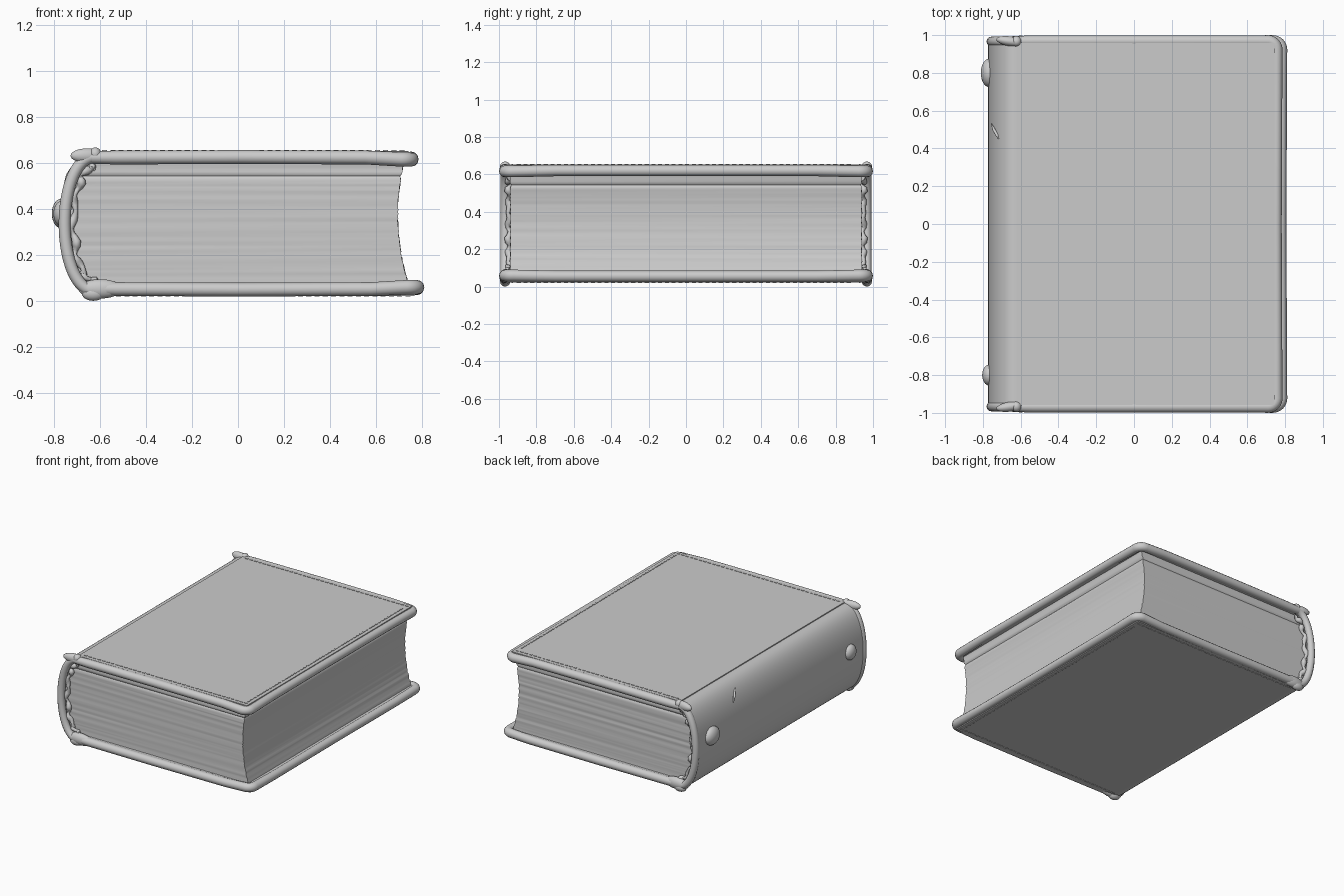
import bpy, bmesh, math, random
from mathutils import Matrix, Vector

if "Cube" in bpy.data.objects:
    bpy.data.objects.remove(bpy.data.objects["Cube"])

random.seed(4)
MID = 0.335      # mid height of the book
SPINE_X = -0.62  # where the spine curve starts


def finish(name, bm, angle=40):
    bmesh.ops.recalc_face_normals(bm, faces=bm.faces[:])
    mesh = bpy.data.meshes.new(name)
    bm.to_mesh(mesh)
    bm.free()
    ob = bpy.data.objects.new(name, mesh)
    bpy.context.collection.objects.link(ob)
    smooth(ob, angle)
    return ob


def smooth(ob, angle=40):
    bpy.ops.object.select_all(action='DESELECT')
    bpy.context.view_layer.objects.active = ob
    ob.select_set(True)
    bpy.ops.object.shade_smooth_by_angle(angle=math.radians(angle))


def tube(name, pts, radius, sides=4):
    """Round cord along a path, converted to mesh; pts may carry a radius factor."""
    cu = bpy.data.curves.new(name, 'CURVE')
    cu.dimensions = '3D'
    cu.bevel_depth = radius
    cu.bevel_resolution = sides
    cu.use_fill_caps = True
    sp = cu.splines.new('POLY')
    sp.points.add(len(pts) - 1)
    for p, q in zip(sp.points, pts):
        p.co = (*q[:3], 1)
        p.radius = q[3] if len(q) > 3 else 1
    ob = bpy.data.objects.new(name, cu)
    bpy.context.collection.objects.link(ob)
    bpy.ops.object.select_all(action='DESELECT')
    bpy.context.view_layer.objects.active = ob
    ob.select_set(True)
    bpy.ops.object.convert(target='MESH')
    smooth(bpy.context.view_layer.objects.active, 50)


def blob(name, loc, scale, turn=0):
    bm = bmesh.new()
    bmesh.ops.create_uvsphere(bm, u_segments=24, v_segments=14, radius=1)
    bm.transform(Matrix.Translation(loc) @ Matrix.Rotation(turn, 4, 'Z')
                 @ Matrix.Diagonal((*scale, 1)))
    return finish(name, bm, 60)


def box(bm, center, size):
    m = Matrix.Translation(center) @ Matrix.Diagonal((*size, 1))
    return bmesh.ops.create_cube(bm, size=1, matrix=m)


def arc(a, b, n=32):
    """Half ellipse in xz, bulging towards -x, from bottom to top."""
    out = []
    for i in range(n + 1):
        t = math.pi * (i / n - 0.5)
        out.append((SPINE_X - a * max(math.cos(t), 0) ** 0.9, MID + b * math.sin(t)))
    return out


# Page block: thin layers with hollow fore edge and rounded back
bm = bmesh.new()
rows, N = [], 56
for i in range(N + 1):
    z = 0.07 + 0.54 * i / N
    u = (z - MID) / 0.275
    j = lambda: random.uniform(-0.002, 0.002)
    inset = 0.007 if abs(z - 0.54) < 0.006 else 0
    xb = SPINE_X - 0.125 * math.sqrt(max(0, 1 - u * u))
    xf = 0.697 + 0.038 * u * u - (0.010 * u if u > 0 else 0.012 * u) - inset
    y = 0.94 - inset
    rows.append([bm.verts.new(c) for c in (
        (xb, -y + j(), z), (0, -y + j(), z), (xf + j(), -y + j(), z), (xf + j(), 0, z),
        (xf + j(), y + j(), z), (0, y + j(), z), (xb, y + j(), z))])
for a, b in zip(rows, rows[1:]):
    for k in range(7):
        bm.faces.new((a[k], a[(k + 1) % 7], b[(k + 1) % 7], b[k]))
bm.faces.new(rows[0])
bm.faces.new(rows[-1])
finish("page_block", bm, 50)


# Covers: board, rolled leather edge and stitching
def cover(name, z, up, fore):
    left, half, r = -0.635, 0.968, 0.03
    bm = bmesh.new()
    box(bm, ((left + fore - 0.03) / 2, 0, z), (fore - 0.03 - left, 1.94, 0.054))
    bmesh.ops.bevel(bm, geom=bm.edges[:], offset=0.012, segments=3, affect='EDGES')
    finish(name + "_board", bm)

    xr, c = fore - r, 0.045
    zt, drop = z - up * 0.002, up * 0.008
    path = [(left, -half, zt, 0.9), (left + 0.1, -half, zt), (0, -half, zt + up * 0.002)]
    path.append((xr - 0.2, -half, zt))
    for i in range(7):
        t = math.pi / 2 * i / 6
        path.append((xr - c + c * math.sin(t), -half + c - c * math.cos(t), zt - drop, 1.05))
    path += [(xr, -0.7, zt - drop / 2), (xr - 0.003, 0, zt - drop / 2)]
    mirrored = [(p[0], -p[1], *p[2:]) for p in reversed(path[:-1])]
    tube(name + "_rolled_edge", path + mirrored, r)

    bm = bmesh.new()
    zs, xs, ys, step = z + up * 0.0275, fore - 0.07, 0.93, 0.036
    for i in range(int((xs + 0.6) / step) + 1):
        for s in (-1, 1):
            box(bm, (xs - i * step, s * ys, zs), (0.022, 0.008, 0.006))
    for i in range(1, int(2 * ys / step)):
        box(bm, (xs, -ys + i * step, zs), (0.008, 0.022, 0.006))
    finish(name + "_stitching", bm)


cover("top_cover", 0.626, 1, 0.785)
cover("bottom_cover", 0.049, -1, 0.81)

# Spine: curved leather shell with hollow behind it
bm = bmesh.new()
section = arc(0.152, 0.311) + list(reversed(arc(0.122, 0.272)))
section = [(-0.59, section[0][1])] + section[:33] + [(-0.59, section[32][1]),
          (-0.59, section[33][1])] + section[33:] + [(-0.59, section[-1][1])]
face = bm.faces.new([bm.verts.new((x, -0.968, z)) for x, z in section])
ext = bmesh.ops.extrude_face_region(bm, geom=[face])
bmesh.ops.translate(bm, vec=(0, 1.936, 0),
                    verts=[v for v in ext['geom'] if isinstance(v, bmesh.types.BMVert)])
finish("spine", bm)

for s, end in ((-1, "front"), (1, "back")):
    # Rolled rim and wrinkled lining at each end of the spine
    tube("spine_rim_" + end, [(x, s * 0.966, z) for x, z in arc(0.135, 0.292)], 0.026)
    lining = []
    for i, (x, z) in enumerate(arc(0.098, 0.25, 40)):
        lining.append((x + 0.010 * math.sin(i * 0.9), s * (0.947 + 0.006 * math.sin(i * 1.7)),
                       z, 1 + 0.35 * math.sin(i * 1.3)))
    tube("spine_lining_" + end, lining, 0.015, 2)
    # Leather folds where the spine meets the covers
    blob("top_corner_fold_" + end, (-0.655, s * 0.967, 0.632), (0.075, 0.026, 0.032), -s * 0.15)
    blob("top_corner_knot_" + end, (-0.622, s * 0.967, 0.640), (0.026, 0.028, 0.028))
    blob("bottom_corner_fold_" + end, (-0.60, s * 0.965, 0.052), (0.095, 0.032, 0.042))
    blob("bottom_corner_knot_" + end, (-0.63, s * 0.967, 0.032), (0.05, 0.028, 0.032))

# Spine studs
blob("spine_stud_back", (-0.768, 0.80, 0.38), (0.043, 0.075, 0.065))
blob("spine_stud_front", (-0.768, -0.80, 0.38), (0.036, 0.055, 0.055))

# Small crease on the spine shoulder
tube("spine_crease", [(-0.755, 0.53, 0.515, 0.3), (-0.742, 0.50, 0.545), (-0.725, 0.47, 0.572),
                      (-0.715, 0.45, 0.583, 0.3)], 0.008, 2)
